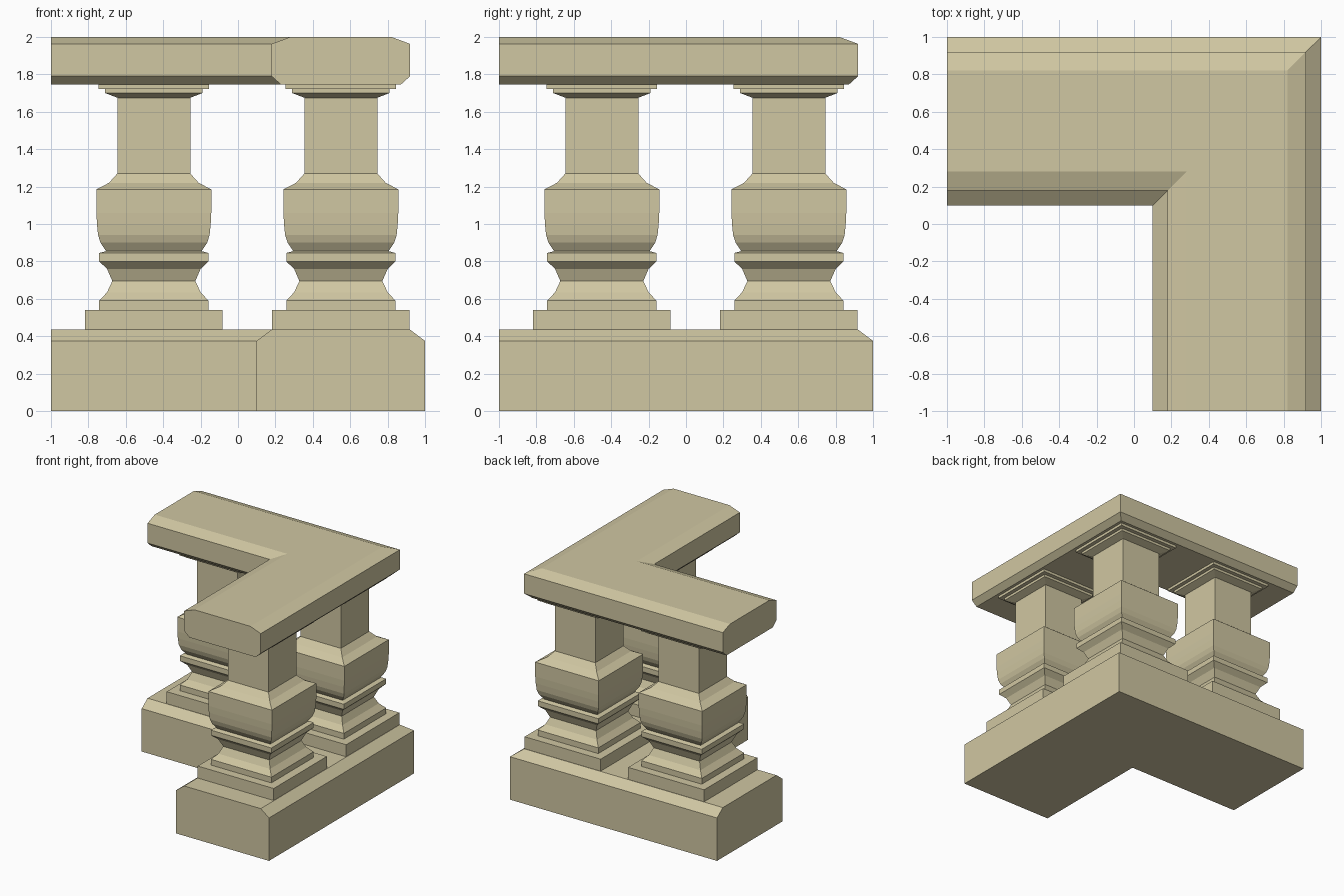
import bpy, bmesh

if "Cube" in bpy.data.objects:
    bpy.data.objects.remove(bpy.data.objects["Cube"])

stone = bpy.data.materials.new("sandstone")
stone.diffuse_color = (0.63, 0.57, 0.36, 1)
stone.use_nodes = True
stone.node_tree.nodes["Principled BSDF"].inputs["Base Color"].default_value = stone.diffuse_color


def finish(name, bm):
    bmesh.ops.recalc_face_normals(bm, faces=bm.faces)
    me = bpy.data.meshes.new(name)
    bm.to_mesh(me)
    bm.free()
    me.materials.append(stone)
    ob = bpy.data.objects.new(name, me)
    bpy.context.collection.objects.link(ob)
    return ob


def bridge(bm, rings, closed):
    """Join consecutive rings with quads and cap both ends."""
    for a, b in zip(rings, rings[1:]):
        n = len(a)
        for i in range(n):
            j = (i + 1) % n
            bm.faces.new((a[i], a[j], b[j], b[i]))
    bm.faces.new(rings[0])
    bm.faces.new(rings[-1])


def corner_sweep(name, section):
    """Sweep a (offset, z) section around the mitred right-angle corner."""
    bm = bmesh.new()
    places = (lambda d: (-1, d), lambda d: (d, d), lambda d: (d, -1))
    rings = [[bm.verts.new((*p(d), z)) for d, z in section] for p in places]
    bridge(bm, rings, True)
    return finish(name, bm)


def square_turning(name, x, y, profile):
    """Stack square rings of (half width, z)."""
    bm = bmesh.new()
    signs = ((-1, -1), (1, -1), (1, 1), (-1, 1))
    rings = [[bm.verts.new((x + sx * w, y + sy * w, z)) for sx, sy in signs]
             for w, z in profile]
    bridge(bm, rings, True)
    return finish(name, bm)


# Base and handrail
corner_sweep("base", [(0.1, 0), (1, 0), (1, 0.375), (0.92, 0.435),
                      (0.18, 0.435), (0.1, 0.375)])
corner_sweep("handrail", [(0.23, 1.745), (0.87, 1.745), (0.92, 1.79), (0.92, 1.963),
                          (0.82, 2), (0.28, 2), (0.18, 1.963), (0.18, 1.79)])

# Square balusters: plinth, foot, waist, collar, belly, shaft, capital
PROFILE = [(0.367, 0.435), (0.367, 0.54), (0.292, 0.54), (0.292, 0.59),
           (0.25, 0.635), (0.222, 0.695), (0.25, 0.76), (0.292, 0.80),
           (0.292, 0.845), (0.255, 0.855), (0.285, 0.90), (0.298, 0.94),
           (0.304, 1.0), (0.307, 1.06), (0.307, 1.185), (0.24, 1.22),
           (0.195, 1.27), (0.195, 1.675), (0.26, 1.70), (0.26, 1.722),
           (0.295, 1.722), (0.295, 1.745)]
for label, x, y in (("left", -0.45, 0.55), ("corner", 0.55, 0.55), ("front", 0.55, -0.45)):
    square_turning("baluster_" + label, x, y, PROFILE)
